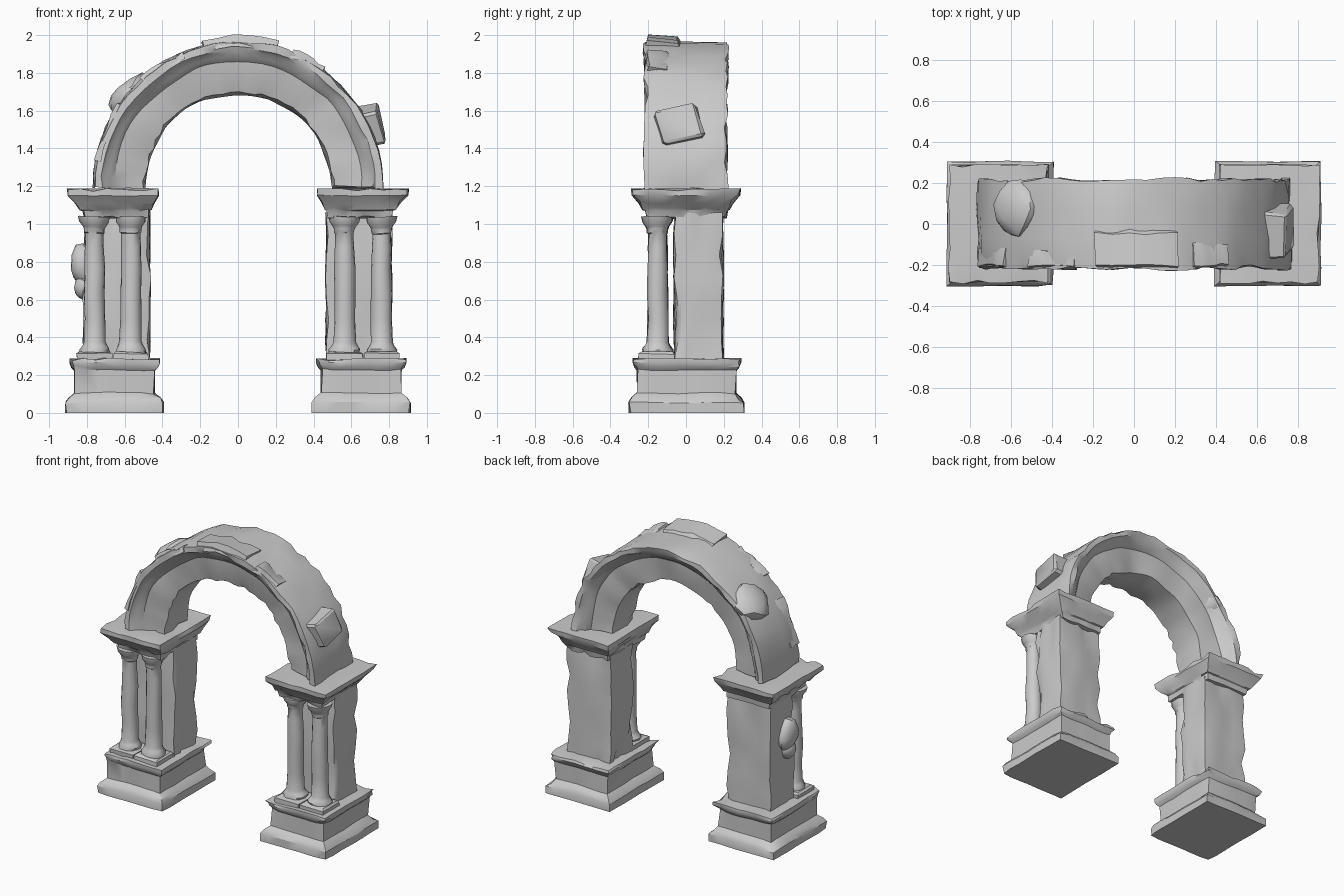
import bpy, bmesh, math, random
from mathutils import Vector, Matrix, noise

if "Cube" in bpy.data.objects:
    bpy.data.objects.remove(bpy.data.objects["Cube"])

random.seed(7)


def finish(name, bm, rough=0.006, chip=0.0, angle=32):
    """Weather the stone: noise everywhere, random chips along sharp edges."""
    bmesh.ops.recalc_face_normals(bm, faces=bm.faces)
    bm.normal_update()
    seed = Vector((random.random() * 9, random.random() * 9, 0))
    sharp = {v for e in bm.edges if len(e.link_faces) == 2
             and e.calc_face_angle_signed() > 0.6 for v in e.verts}
    for v in sorted(sharp, key=lambda v: v.index):
        if random.random() < 0.35:
            v.co -= v.normal * random.uniform(0.3, 1) * chip
    for v in bm.verts:
        v.co += noise.noise_vector(v.co * 6 + seed) * rough
        v.co.z = max(v.co.z, 0) if v.co.z > 0.025 else 0
    me = bpy.data.meshes.new(name)
    bm.to_mesh(me)
    bm.free()
    ob = bpy.data.objects.new(name, me)
    bpy.context.collection.objects.link(ob)
    bpy.ops.object.select_all(action='DESELECT')
    ob.select_set(True)
    bpy.context.view_layer.objects.active = ob
    bpy.ops.object.shade_smooth_by_angle(angle=math.radians(angle))
    return ob


def skin(rings):
    """Join equal rings of points into a closed solid."""
    bm = bmesh.new()
    vs = [[bm.verts.new(p) for p in r] for r in rings]
    n = len(vs[0])
    for a, b in zip(vs, vs[1:]):
        for i in range(n):
            j = (i + 1) % n
            bm.faces.new((a[i], a[j], b[j], b[i]))
    bm.faces.new(vs[0])
    bm.faces.new(vs[-1])
    bm.verts.index_update()
    return bm


def block(name, side, levels, rough=0.006, chip=0.0):
    """Moulded block; each level is z, inner x, outer x, front y, back y."""
    bm = skin([[(side * a, f, z), (side * b, f, z), (side * b, k, z), (side * a, k, z)]
               for z, a, b, f, k in levels])
    long_edges = [e for e in bm.edges if e.calc_length() > 0.2]
    bmesh.ops.subdivide_edges(bm, edges=long_edges, cuts=6, use_grid_fill=True)
    bm.verts.index_update()
    return finish(name, bm, rough, chip)


def column(name, x, y, profile, sides=14):
    bm = skin([[(x + r * math.cos(2 * math.pi * i / sides),
                 y + r * math.sin(2 * math.pi * i / sides), z) for i in range(sides)]
               for z, r in profile])
    return finish(name, bm, 0.009, 0.01, 40)


SPRING = 1.2


def arc(name, section, a0, a1, steps, rough, chip):
    """Sweep a (radius, y) section around the arch centre."""
    rings = []
    for i in range(steps + 1):
        t = math.radians(a0 + (a1 - a0) * i / steps)
        rings.append([(r * math.cos(t), y, SPRING + r * math.sin(t)) for r, y in section])
    return finish(name, skin(rings), rough, chip)


def stone(name, loc, size, tilt, boxy):
    bm = bmesh.new()
    if boxy:
        bmesh.ops.create_cube(bm, size=1)
        bmesh.ops.bevel(bm, geom=bm.edges[:], offset=0.08, segments=1, affect='EDGES')
    else:
        bmesh.ops.create_icosphere(bm, subdivisions=2, radius=0.5)
    bm.transform(Matrix.Translation(loc) @ Matrix.Rotation(math.radians(tilt), 4, 'Y')
                 @ Matrix.Rotation(math.radians(12), 4, 'X')
                 @ Matrix.Diagonal((*size, 1)))
    bm.verts.index_update()
    return finish(name, bm, 0.03, 0.01)


for side, tag in ((-1, "left"), (1, "right")):
    # Pedestal with rounded foot, die and cap mouldings
    block(f"{tag}_pedestal", side, [
        (0, .40, .905, -.295, .30), (.02, .393, .912, -.302, .307),
        (.055, .393, .912, -.302, .307), (.08, .41, .895, -.287, .292),
        (.105, .44, .865, -.26, .265),
        (.225, .44, .865, -.26, .265), (.24, .425, .88, -.272, .278),
        (.265, .415, .89, -.28, .29), (.287, .415, .89, -.28, .29)], .007, .024)
    # Square shaft behind the columns
    block(f"{tag}_pier_shaft", side, [
        (.27, .465, .815, -.06, .195), (1.06, .465, .815, -.06, .195)], .014, .025)
    # Flared cornice carrying the arch
    block(f"{tag}_cornice", side, [
        (1.03, .475, .81, -.205, .215), (1.07, .47, .82, -.215, .22),
        (1.075, .46, .835, -.23, .23), (1.11, .445, .86, -.25, .25),
        (1.15, .42, .90, -.285, .285), (1.187, .42, .905, -.29, .29)], .006, .02)
    # Twin columns with square feet
    for k, x in (("inner", .565), ("outer", .76)):
        block(f"{tag}_{k}_column_foot", side, [
            (.275, x - .095, x + .095, -.25, -.055),
            (.315, x - .095, x + .095, -.25, -.055),
            (.325, x - .08, x + .08, -.23, -.07)], .006, .012)
        column(f"{tag}_{k}_column", side * x, -.15, [
            (.31, .082), (.335, .085), (.355, .068), (.375, .06), (.5, .056),
            (.63, .056), (.76, .054), (.88, .051), (.95, .049), (.955, .056),
            (.975, .056), (.985, .06), (1.01, .078), (1.04, .085)])

# Arch ring with a projecting outer lip and stepped mouldings on both faces
half = [(.765, .07), (.765, .15), (.763, .22), (.722, .22), (.705, .195), (.68, .18),
        (.655, .15), (.58, .14), (.497, .125), (.49, .04)]
section = half + [(r, -y) for r, y in reversed(half)]
arc("arch_ring", section, -1, 181, 36, .016, .018)

# Broken thicker pieces along the front lip
for i, (a0, a1, r, back) in enumerate(((74, 104, .80, -.04), (54, 68, .785, -.1),
                                       (145, 170, .775, -.12), (112, 132, .775, -.13))):
    arc(f"lip_fragment_{i + 1}", [(r, -.205), (r - .012, back), (.74, back + .03),
                                  (.735, -.222)], a0, a1, 5, .014, .016)

# Stones bulging out of the masonry
stone("right_arch_stone", (.70, -.035, 1.52), (.12, .23, .18), -12, True)
stone("left_arch_stone", (-.56, .07, 1.67), (.20, .28, .27), 40, False)
stone("left_pier_stone", (-.815, .02, .77), (.13, .17, .24), 0, False)
stone("left_pier_stone_low", (-.815, .02, .67), (.09, .12, .15), 0, False)
